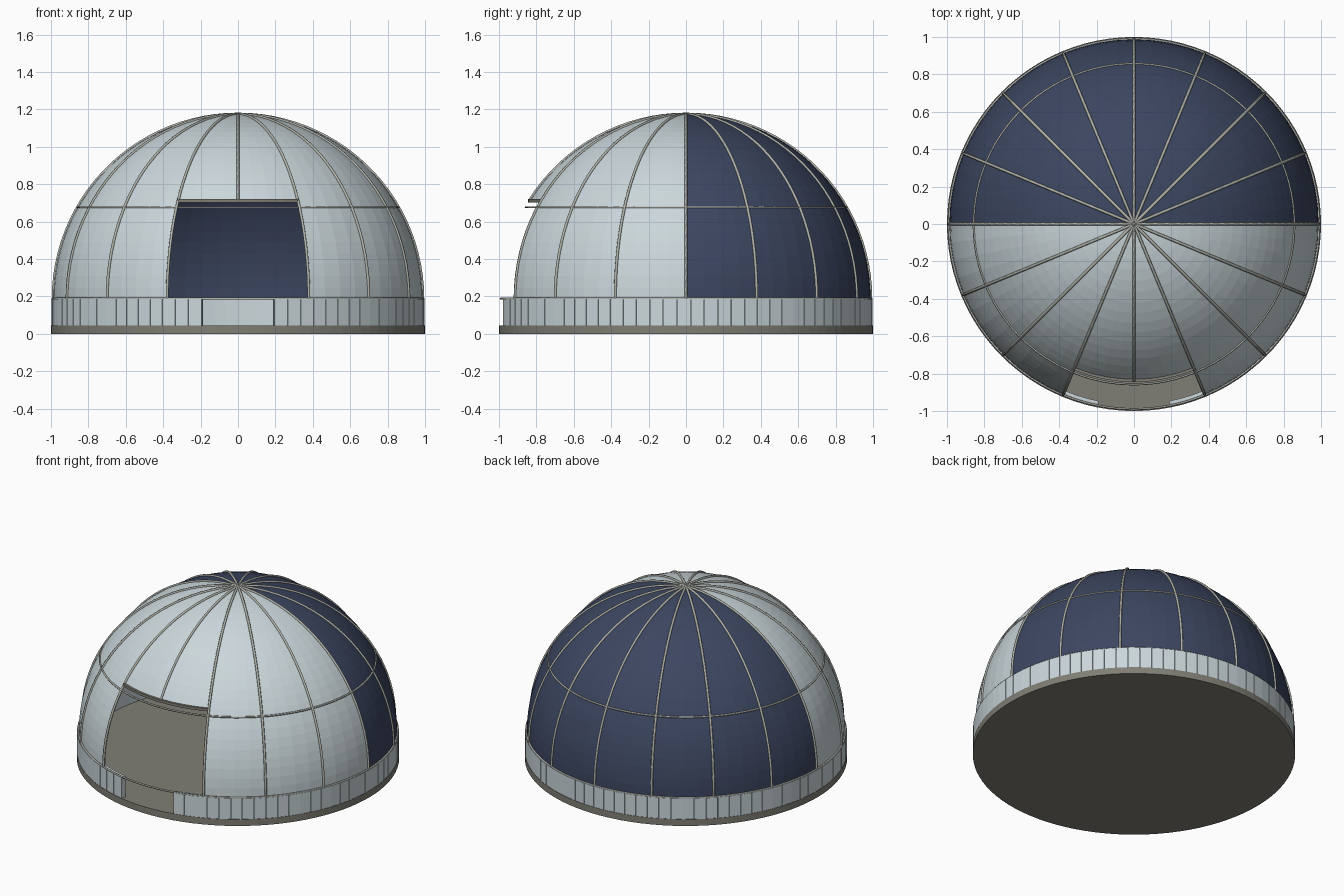
import bpy
import bmesh
from math import sin, cos, pi, radians
from mathutils import Vector

if "Cube" in bpy.data.objects:
    bpy.data.objects.remove(bpy.data.objects["Cube"])

DOME_R, DOME_Z = 0.987, 0.187      # dome radius and springing height
SEGS, ROWS = 64, 25                # dome facets around and upward
GORE = radians(22.5)               # angle between ribs
LINTEL_ROW = 9                     # dome row where the opening ends
DOOR = GORE / 2                    # half angle of the gap in the wall
FLOOR_TOP = 0.045


def material(name, rgb):
    mat = bpy.data.materials.new(name)
    mat.use_nodes = True
    mat.diffuse_color = (*rgb, 1)
    mat.node_tree.nodes["Principled BSDF"].inputs["Base Color"].default_value = (*rgb, 1)
    return mat


pale = material("pale grey", (0.60, 0.68, 0.71))
navy = material("navy", (0.045, 0.061, 0.117))
stone = material("stone grey", (0.215, 0.21, 0.178))
trim = material("trim grey", (0.42, 0.43, 0.39))


def polar(r, angle, z):
    """Point at an angle measured from the front."""
    return Vector((r * sin(angle), -r * cos(angle), z))


def on_dome(angle, rise, r=DOME_R):
    return polar(r * cos(rise), angle, DOME_Z + r * sin(rise))


def mesh_object(name, bm, *mats):
    bmesh.ops.recalc_face_normals(bm, faces=bm.faces)
    mesh = bpy.data.meshes.new(name)
    bm.to_mesh(mesh)
    bm.free()
    for mat in mats:
        mesh.materials.append(mat)
    obj = bpy.data.objects.new(name, mesh)
    bpy.context.collection.objects.link(obj)
    return obj


def add_band(bm, r0, r1, z0, z1, a0, a1, steps):
    """Solid arc of rectangular section."""
    loops = []
    for i in range(steps + 1):
        a = a0 + (a1 - a0) * i / steps
        loops.append([bm.verts.new(polar(r, a, z))
                      for r, z in ((r0, z0), (r1, z0), (r1, z1), (r0, z1))])
    for p, q in zip(loops, loops[1:]):
        for k in range(4):
            n = (k + 1) % 4
            bm.faces.new((p[k], p[n], q[n], q[k]))
    bm.faces.new(loops[0])
    bm.faces.new(loops[-1])


def tube(name, points, depth, mat, closed=False):
    curve = bpy.data.curves.new(name, 'CURVE')
    curve.dimensions = '3D'
    curve.bevel_depth = depth
    curve.bevel_resolution = 1
    spline = curve.splines.new('POLY')
    spline.points.add(len(points) - 1)
    for point, co in zip(spline.points, points):
        point.co = (*co, 1)
    spline.use_cyclic_u = closed
    curve.materials.append(mat)
    obj = bpy.data.objects.new(name, curve)
    bpy.context.collection.objects.link(obj)
    return obj


# Round base slab
bm = bmesh.new()
bmesh.ops.create_cone(bm, cap_ends=True, segments=96, radius1=1, radius2=1, depth=FLOOR_TOP)
bmesh.ops.translate(bm, verts=bm.verts, vec=(0, 0, FLOOR_TOP / 2))
mesh_object("base_slab", bm, stone)

# Low wall with a doorway gap at the front
bm = bmesh.new()
add_band(bm, 0.965, 0.988, FLOOR_TOP, DOME_Z, DOOR, 2 * pi - DOOR, 90)
mesh_object("low_wall", bm, pale)

# Flat cladding panels around the wall
bm = bmesh.new()
count = 80
step = (2 * pi - 2 * DOOR) / count
for i in range(count):
    a = DOOR + i * step
    add_band(bm, 0.986, 0.998, FLOOR_TOP, DOME_Z, a + step * 0.02, a + step * 0.98, 1)
mesh_object("wall_panels", bm, pale)

# Dome shell: pale front half, navy back half, opening left at the front
bm = bmesh.new()
grid = [[bm.verts.new(on_dome(2 * pi * i / SEGS, pi / 2 * j / ROWS)) for i in range(SEGS)]
        for j in range(ROWS)]
apex = bm.verts.new(on_dome(0, pi / 2))
half_open = round(GORE / (2 * pi / SEGS))
for j in range(ROWS):
    for i in range(SEGS):
        n = (i + 1) % SEGS
        if j < LINTEL_ROW and (i < half_open or i >= SEGS - half_open):
            continue
        if j == ROWS - 1:
            face = bm.faces.new((grid[j][i], grid[j][n], apex))
        else:
            face = bm.faces.new((grid[j][i], grid[j][n], grid[j + 1][n], grid[j + 1][i]))
        face.material_index = int(face.calc_center_median().y > 0)
bmesh.ops.delete(bm, geom=[v for v in bm.verts if not v.link_faces], context='VERTS')
dome = mesh_object("dome_shell", bm, pale, navy)
shell = dome.modifiers.new("thickness", 'SOLIDIFY')
shell.thickness = 0.01
shell.offset = -1

# Lintel above the opening
bm = bmesh.new()
add_band(bm, 0.815, 0.845, 0.702, 0.72, -GORE, GORE, 8)
mesh_object("opening_lintel", bm, stone)

# Meridian ribs; the front one stops at the lintel
for k in range(16):
    first = LINTEL_ROW if k == 0 else 0
    path = [on_dome(k * GORE, pi / 2 * j / ROWS, DOME_R + 0.002) for j in range(first, ROWS + 1)]
    tube(f"rib_{k + 1}", path, 0.008, trim)

# Horizontal rings at the foot and partway up the dome
for name, r, z in (("foot_ring", 0.99, 0.188), ("middle_ring", 0.857, 0.677)):
    tube(name, [polar(r, 2 * pi * i / 96, z) for i in range(96)], 0.006, trim, closed=True)
